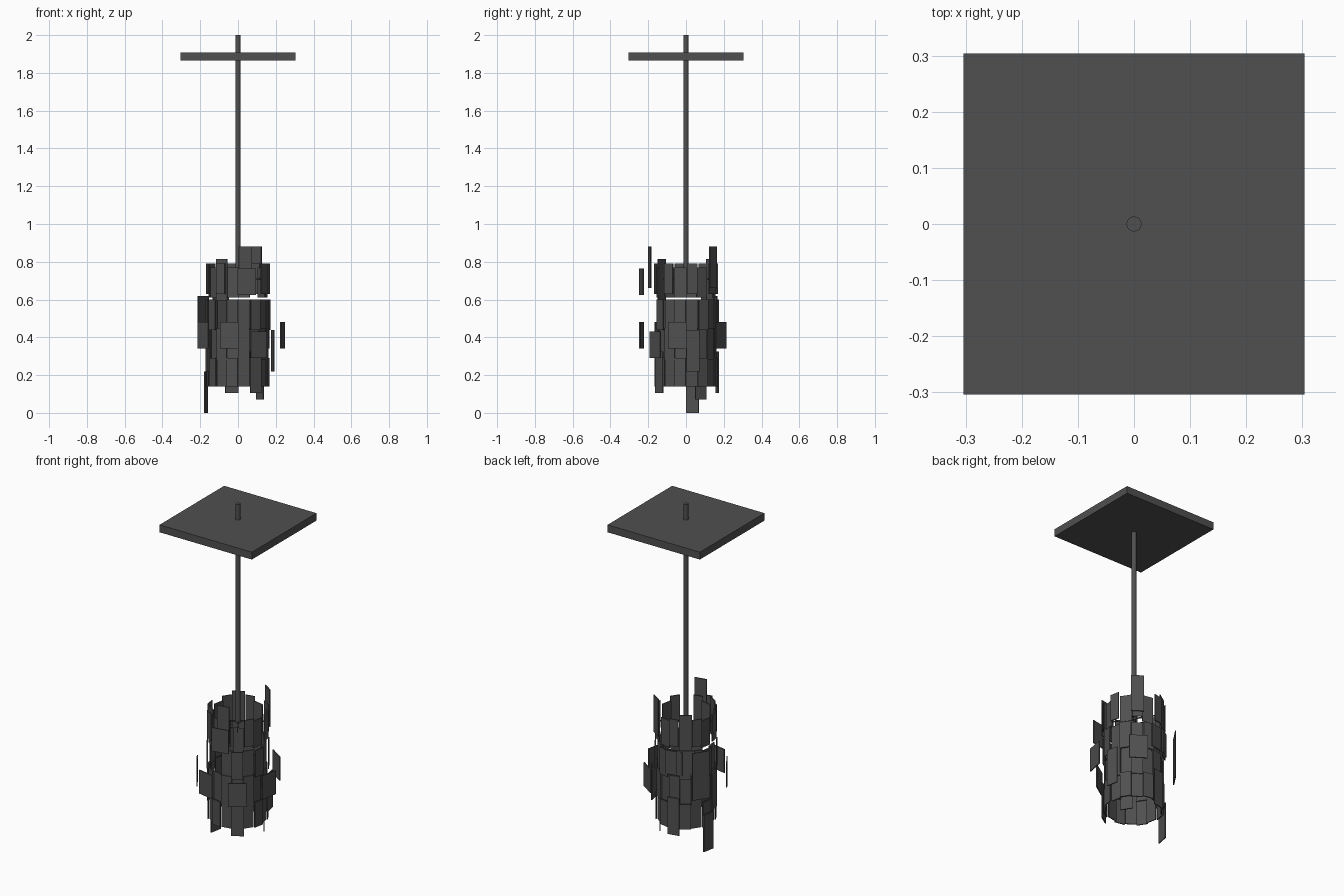
import bpy
from math import cos, sin, radians
from mathutils import Matrix

cube = bpy.data.objects.get("Cube")
if cube:
    bpy.data.objects.remove(cube, do_unlink=True)

# Single dark grey finish
metal = bpy.data.materials.new("dark_grey_metal")
metal.use_nodes = True
grey = (0.08, 0.08, 0.08, 1)
metal.diffuse_color = grey
metal.node_tree.nodes["Principled BSDF"].inputs["Base Color"].default_value = grey

SIDES = 16
THICK = 0.006


def finish(name):
    obj = bpy.context.object
    obj.name = name
    obj.data.materials.append(metal)
    return obj


def box(name, centre, size, turn=0):
    bpy.ops.mesh.primitive_cube_add(size=1, location=centre, rotation=(0, 0, turn))
    obj = finish(name)
    obj.data.transform(Matrix.Diagonal((*size, 1)))
    return obj


def plate(name, slot, radius, bottom, width, height):
    """Thin rectangular plate facing outward at one of the ring slots."""
    turn = radians((slot + 0.5) * 360 / SIDES)
    centre = (radius * cos(turn), radius * sin(turn), bottom + height / 2)
    return box(name, centre, (THICK, width, height), turn)


# Ceiling plate and hanging rod
box("ceiling_plate", (0, 0, 1.887), (0.607, 0.607, 0.044))
bpy.ops.mesh.primitive_cylinder_add(vertices=16, radius=0.0135, depth=1.3,
                                    location=(0, 0, 1.35))
rod = finish("hanging_rod")
bpy.ops.object.shade_smooth_by_angle()

# Thin arms joining the rod to the shade
for i in range(4):
    turn = radians(i * 90 + 33.75)
    box("support_arm", (0.07 * cos(turn), 0.07 * sin(turn), 0.71),
        (0.15, THICK, THICK), turn)

# Staggered inner tiers: bottom heights alternate from slot to slot
for slot in range(SIDES):
    odd = slot % 2
    plate("lower_plate", slot, 0.15 + 0.01 * odd, 0.14, 0.062, 0.15)
    plate("middle_plate", slot, 0.155 - 0.01 * odd, 0.28, 0.062, 0.17)
    if slot not in (10, 11):
        plate("upper_plate", slot, 0.15 + 0.015 * odd, 0.44, 0.062, 0.16)
    if slot not in (5, 13):
        plate("top_plate", slot, 0.165 - 0.015 * odd,
              0.61 if odd else 0.63, 0.066 if odd else 0.055, 0.16)

# Tall narrow plates: slot, radius, bottom
TALL = [(12, 0.195, 0.66), (2, 0.172, 0.66), (7, 0.173, 0), (0, 0.187, 0.22),
        (1, 0.14, 0.07), (13, 0.17, 0.105), (8, 0.165, 0.22),
        (4, 0.168, 0.105), (10, 0.155, 0.595), (5, 0.155, 0.595)]
for slot, radius, bottom in TALL:
    plate("tall_plate", slot, radius, bottom, 0.07, 0.22)

# Wide plates standing furthest out: slot, radius, bottom
WIDE = [(15, 0.24, 0.34), (11, 0.24, 0.34), (12, 0.24, 0.625), (9, 0.22, 0.34),
        (6, 0.22, 0.48), (6, 0.22, 0.34), (2, 0.222, 0.34), (13, 0.195, 0.29),
        (5, 0.165, 0.47), (4, 0.165, 0.46)]
for slot, radius, bottom in WIDE:
    plate("wide_plate", slot, radius, bottom, 0.1, 0.14)
